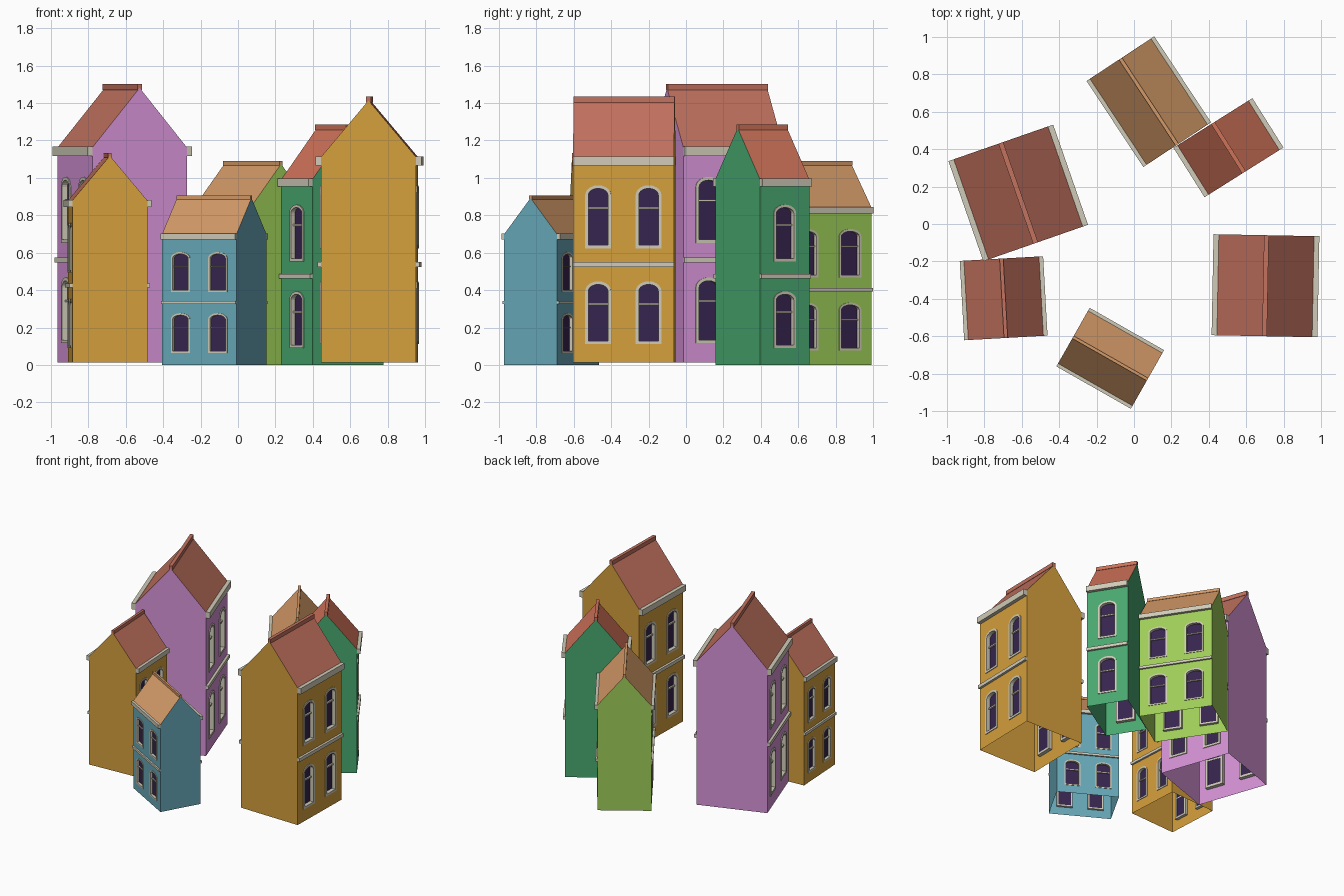
import bpy, bmesh, math
from mathutils import Vector

if "Cube" in bpy.data.objects:
    bpy.data.objects.remove(bpy.data.objects["Cube"])


def material(name, rgb):
    lin = [(c / 255 / 12.92) if c < 11 else ((c / 255 + 0.055) / 1.055) ** 2.4 for c in rgb]
    m = bpy.data.materials.new(name)
    m.diffuse_color = (*lin, 1)
    m.use_nodes = True
    m.node_tree.nodes["Principled BSDF"].inputs["Base Color"].default_value = m.diffuse_color
    return m


MAT = {n: material(n, c) for n, c in {
    "purple": (214, 146, 214), "yellow": (212, 159, 60), "blue": (104, 168, 184),
    "lime": (158, 206, 88), "green": (72, 168, 112), "rust": (194, 114, 95),
    "terracotta": (206, 114, 88), "tan": (212, 154, 104), "stone": (208, 203, 184),
    "dark_glass": (54, 36, 78)}.items()}

# Heights as fractions of the house height
EAVE, PEAK = 0.773, 0.986
BAND, CORNICE = (0.359, 0.378), (0.742, 0.775)
STOREYS = ((0.070, 0.306), (0.430, 0.667))
FRAME, PROUD, DEPTH, RISE = 0.012, 0.004, -0.020, 0.036


def arch(u, w, z0, z1, inset=0.0):
    """Outline of a round-headed window in (u, z)."""
    a, bot, spring = w / 2 - inset, z0 + inset, z1 - RISE
    pts = [(u - a, bot), (u + a, bot)]
    for i in range(11):
        t = math.pi * i / 10
        pts.append((u + a * math.cos(t), spring + (RISE - inset) * math.sin(t)))
    return pts


def box(bm, lo, hi):
    vs = bmesh.ops.create_cube(bm, size=1)["verts"]
    for v in vs:
        v.co = [(lo[i] + hi[i]) / 2 + v.co[i] * abs(hi[i] - lo[i]) for i in range(3)]


def loops(bm, rings, close=False):
    """Skin a row of vertex rings with quads."""
    vr = [[bm.verts.new(p) for p in r] for r in rings]
    n = len(vr[0])
    pairs = list(zip(vr, vr[1:])) + ([(vr[-1], vr[0])] if close else [])
    for a, b in pairs:
        for i in range(n):
            bm.faces.new((a[i], a[(i + 1) % n], b[(i + 1) % n], b[i]))


def finish(bm, name, mat, place, outward=None):
    if outward is None:
        bmesh.ops.recalc_face_normals(bm, faces=bm.faces)
    else:
        bm.normal_update()
        for f in bm.faces:
            if f.normal.dot(outward(f.calc_center_median())) < 0:
                f.normal_flip()
    me = bpy.data.meshes.new(name)
    bm.to_mesh(me)
    bm.free()
    me.materials.append(MAT[mat])
    ob = bpy.data.objects.new(name, me)
    bpy.context.collection.objects.link(ob)
    (x, y, z), angle, h = place
    ob.location, ob.rotation_euler, ob.scale = (x, y, z), (0, 0, math.radians(angle)), (h, h, h)


def house(name, wall, roof, x, y, base, angle, h, length, columns=2, width=0.358):
    place = ((x, y, base), angle, h)
    L, hw = length / h, width / 2
    hl = L / 2
    if columns == 2:
        cols, ww = (-0.25 * L, 0.25 * L), 0.255 * L
    else:
        cols, ww = (0,), 0.45 * L
    wins = [(u, ww, z0, z1) for u in cols for z0, z1 in STOREYS]

    # Walls: two window facades with arched openings, two plain gables, open below
    bm = bmesh.new()
    for s in (1, -1):
        outlines = [[(-hl, 0), (hl, 0), (hl, EAVE), (-hl, EAVE)]] + [arch(*w) for w in wins]
        edges = []
        for o in outlines:
            vs = [bm.verts.new((u, s * hw, z)) for u, z in o]
            edges += [bm.edges.new((vs[i - 1], vs[i])) for i in range(len(vs))]
        bmesh.ops.triangle_fill(bm, use_beauty=True, use_dissolve=False,
                                edges=edges, normal=(0, s, 0))
        bm.faces.new([bm.verts.new((s * hl, v, z)) for v, z in
                      ((-hw, 0), (hw, 0), (hw, EAVE), (0, PEAK), (-hw, EAVE))])
    finish(bm, name + "_walls", wall, place, lambda c: Vector((c.x, c.y, 0)) if abs(abs(c.x) - hl) < 1e-5
           else Vector((0, c.y, 0)))

    # Roof slopes
    bm = bmesh.new()
    for s in (1, -1):
        bm.faces.new([bm.verts.new(p) for p in (
            (-hl, s * hw, EAVE), (hl, s * hw, EAVE), (hl, 0, PEAK), (-hl, 0, PEAK))])
    finish(bm, name + "_roof", roof, place, lambda c: Vector((0, 0, 1)))

    # Ridge cap
    bm = bmesh.new()
    box(bm, (-hl, -0.009, PEAK - 0.008), (hl, 0.009, 1.0))
    finish(bm, name + "_ridge_cap", roof, place)

    # Cornices and storey bands
    bm = bmesh.new()
    for s in (1, -1):
        for (z0, z1), out in ((BAND, 0.013), (CORNICE, 0.020)):
            box(bm, (-hl, s * hw, z0), (hl, s * (hw + out), z1))
    finish(bm, name + "_cornices", "stone", place)

    # Window frames with a transom bar, and glass set back inside them
    frames, glass = bmesh.new(), bmesh.new()
    for s in (1, -1):
        for u, w, z0, z1 in wins:
            outer, inner = arch(u, w, z0, z1), arch(u, w, z0, z1, FRAME)

            def ring(o, d):
                return [(a, s * (hw + d), b) for a, b in o]
            loops(frames, [ring(outer, DEPTH), ring(outer, PROUD),
                           ring(inner, PROUD), ring(inner, DEPTH)], close=True)
            zt = z0 + 0.64 * (z1 - z0)
            a = w / 2 - FRAME
            box(frames, (u - a, s * (hw - 0.018), zt - 0.004), (u + a, s * (hw - 0.008), zt + 0.004))
            glass.faces.new([glass.verts.new(p) for p in ring(inner, DEPTH + 0.003)])
    finish(frames, name + "_window_frames", "stone", place)
    finish(glass, name + "_window_glass", "dark_glass", place, lambda c: Vector((0, c.y, 0)))


house("purple_house", "purple", "rust", -0.619, 0.166, 0.012, -70.8, 1.49, 0.567)
house("small_yellow_house", "yellow", "rust", -0.697, -0.397, 0.012, -86.8, 1.122, 0.425)
house("large_yellow_house", "yellow", "rust", 0.703, -0.330, 0.012, -91.1, 1.422, 0.540)
house("blue_house", "blue", "tan", -0.127, -0.718, 0.0, -29.6, 0.905, 0.458)
house("lime_house", "lime", "tan", 0.079, 0.654, 0.0, -56.6, 1.09, 0.551)
house("green_house", "green", "terracotta", 0.505, 0.408, 0.0, -57.8, 1.285, 0.312, columns=1, width=0.348)
